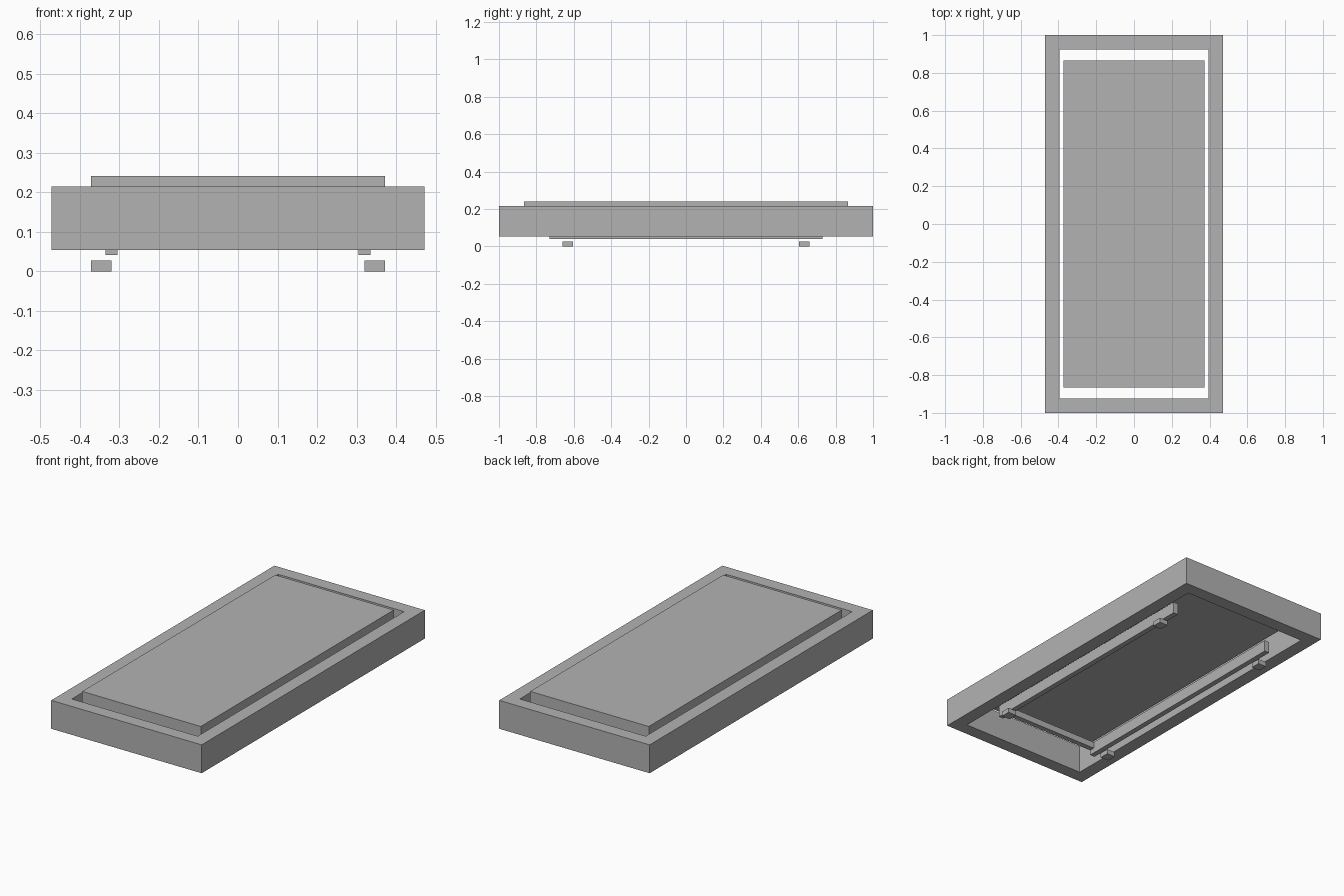
import bpy
import bmesh

if "Cube" in bpy.data.objects:
    bpy.data.objects.remove(bpy.data.objects["Cube"], do_unlink=True)

grey = bpy.data.materials.new("plain_grey")
grey.use_nodes = True
colour = (0.45, 0.45, 0.45, 1)
grey.diffuse_color = colour
grey.node_tree.nodes["Principled BSDF"].inputs["Base Color"].default_value = colour


def finish(name, bm):
    mesh = bpy.data.meshes.new(name)
    bmesh.ops.recalc_face_normals(bm, faces=bm.faces)
    bm.to_mesh(mesh)
    bm.free()
    mesh.materials.append(grey)
    obj = bpy.data.objects.new(name, mesh)
    bpy.context.collection.objects.link(obj)
    return obj


def box(name, low, high):
    bm = bmesh.new()
    bmesh.ops.create_cube(bm, size=1)
    for v in bm.verts:
        v.co = [h if c > 0 else l for c, l, h in zip(v.co, low, high)]
    return finish(name, bm)


def ring(name, outer, inner, bottom, top):
    """Rectangular frame, open through the middle."""
    corners = [(-1, -1), (1, -1), (1, 1), (-1, 1)]
    bm = bmesh.new()
    loops = [[bm.verts.new((sx * x, sy * y, z)) for sx, sy in corners]
             for (x, y), z in ((outer, bottom), (outer, top),
                               (inner, top), (inner, bottom))]
    for a, b in zip(loops, loops[1:] + loops[:1]):
        for i in range(4):
            j = (i + 1) % 4
            bm.faces.new((a[i], a[j], b[j], b[i]))
    return finish(name, bm)


# Surrounding frame and raised panel
ring("frame", (0.472, 1.0), (0.395, 0.925), 0.054, 0.215)
box("panel", (-0.372, -0.865, 0.174), (0.372, 0.865, 0.241))

# Long rails and small feet underneath, on both sides
for side, s in (("left", 1), ("right", -1)):
    x0, x1 = sorted((s * 0.305, s * 0.335))
    box(side + "_rail", (x0, -0.73, 0.041), (x1, 0.73, 0.107))
    x0, x1 = sorted((s * 0.32, s * 0.372))
    for end, e in (("front", -1), ("back", 1)):
        y0, y1 = sorted((e * 0.605, e * 0.66))
        box(f"{end}_{side}_foot", (x0, y0, 0), (x1, y1, 0.027))

# Cross bar joining the rails at the front
box("cross_bar", (-0.305, -0.73, 0.07), (0.305, -0.70, 0.107))
